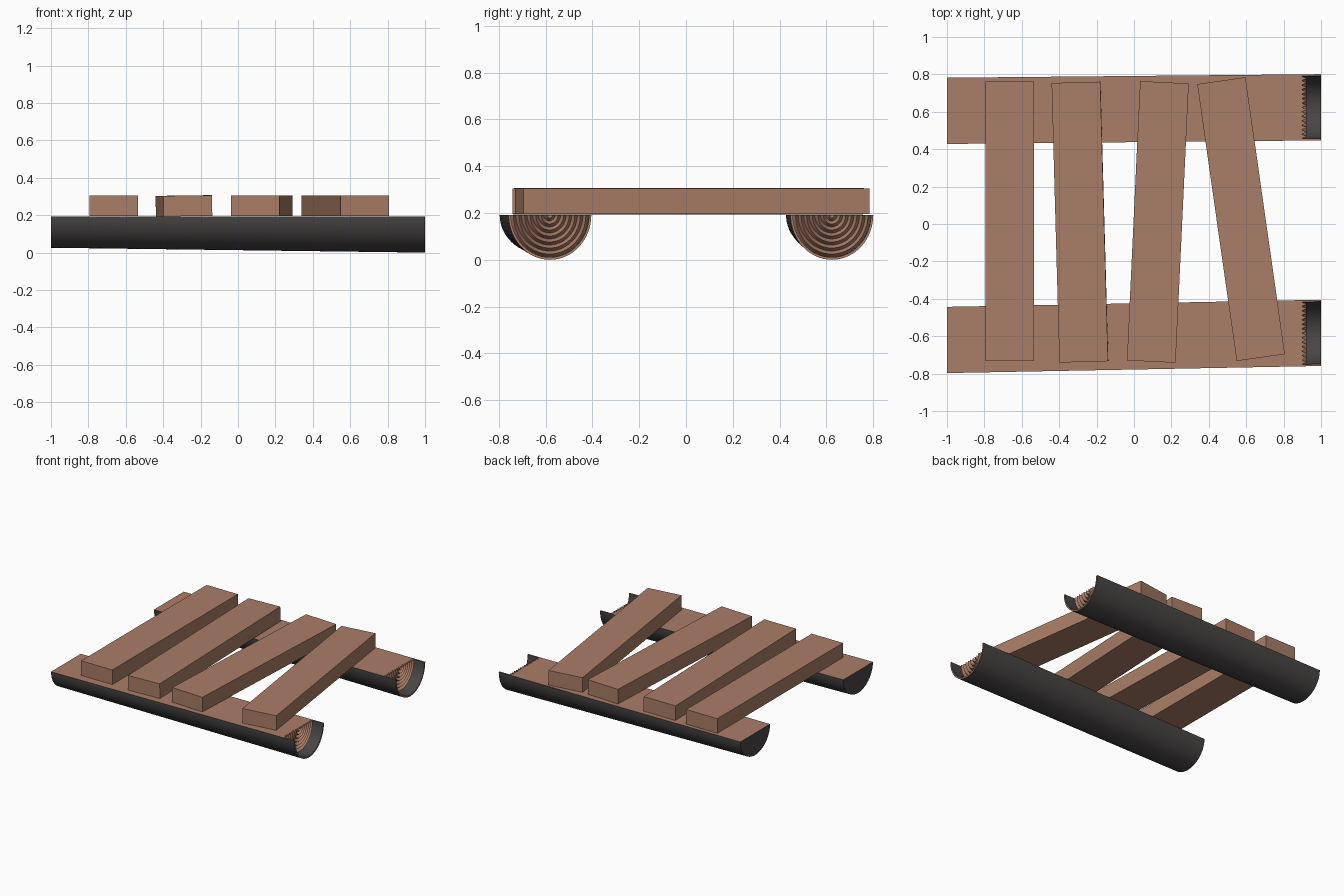
import bpy, bmesh, math
from mathutils import Matrix

if "Cube" in bpy.data.objects:
    bpy.data.objects.remove(bpy.data.objects["Cube"])


def material(name, rgb):
    m = bpy.data.materials.new(name)
    m.diffuse_color = (*rgb, 1)
    m.use_nodes = True
    m.node_tree.nodes["Principled BSDF"].inputs["Base Color"].default_value = m.diffuse_color
    return m


WOOD = material("warm wood", (0.40, 0.205, 0.135))
BARK = material("dark bark", (0.068, 0.060, 0.060))
TOP = 0.192      # flat cut face of the half logs
R = 0.177        # outer bark radius
SEG = 32


def finish(bm, name, mats):
    bmesh.ops.recalc_face_normals(bm, faces=bm.faces)
    me = bpy.data.meshes.new(name)
    bm.to_mesh(me)
    bm.free()
    for m in mats:
        me.materials.append(m)
    ob = bpy.data.objects.new(name, me)
    bpy.context.collection.objects.link(ob)
    return ob


def half_log(name, y0, y1):
    """Half-revolved log: bark shell with a recessed, ringed wooden end."""
    # profile of (x, radius, material of the segment that follows)
    prof = [(-1, 0, 1), (-1, R, 1), (1, R, 0), (1, R - 0.01, 1)]
    core, n, rings = R - 0.01, 42, 7
    for i in range(n + 1):
        r = core * (1 - i / n)
        prof.append((0.91 + 0.012 * math.cos(2 * math.pi * rings * i / n + math.pi), r, 0))

    bm = bmesh.new()
    rows = []
    for x, r, _ in prof:
        t = (x + 1) / 2
        cy = y0 + (y1 - y0) * t
        squash = (0.166 + 0.026 * t) / R
        if r < 1e-6:
            rows.append([bm.verts.new((x, cy, TOP))] * (SEG + 1))
            continue
        rows.append([bm.verts.new((x, cy + r * math.cos(math.pi * k / SEG),
                                   TOP - r * squash * math.sin(math.pi * k / SEG)))
                     for k in range(SEG + 1)])
    for i in range(len(rows) - 1):
        for k in range(SEG):
            vs = list(dict.fromkeys([rows[i][k], rows[i + 1][k],
                                     rows[i + 1][k + 1], rows[i][k + 1]]))
            bm.faces.new(vs).material_index = prof[i][2]
    # flat sawn top
    outline = [row[0] for row in rows[1:]] + [row[SEG] for row in reversed(rows[1:-1])]
    outline.append(rows[0][0])
    bm.faces.new(outline).material_index = 0
    ob = finish(bm, name, [WOOD, BARK])
    bpy.ops.object.select_all(action='DESELECT')
    ob.select_set(True)
    bpy.context.view_layer.objects.active = ob
    bpy.ops.object.shade_smooth_by_angle(angle=math.radians(40))


def slat(name, x, y, turn, roll=0):
    """Plank lying across both logs."""
    bm = bmesh.new()
    bmesh.ops.create_cube(bm, size=1)
    bm.transform(Matrix.Translation((x, y, 0.25))
                 @ Matrix.Rotation(math.radians(turn), 4, 'Z')
                 @ Matrix.Rotation(math.radians(roll), 4, 'Y')
                 @ Matrix.Diagonal((0.26, 1.495, 0.11, 1)))
    finish(bm, name, [WOOD])


# Half log runners
half_log("front_half_log", -0.62, -0.582)
half_log("back_half_log", 0.605, 0.624)

# Cross planks
for i, args in enumerate([(-0.665, 0.015, 0), (-0.289, 0.01, 1.6, -0.8),
                          (0.1275, 0.011, -2.7), (0.5725, 0.026, 8.1)]):
    slat(f"plank_{i + 1}", *args)
